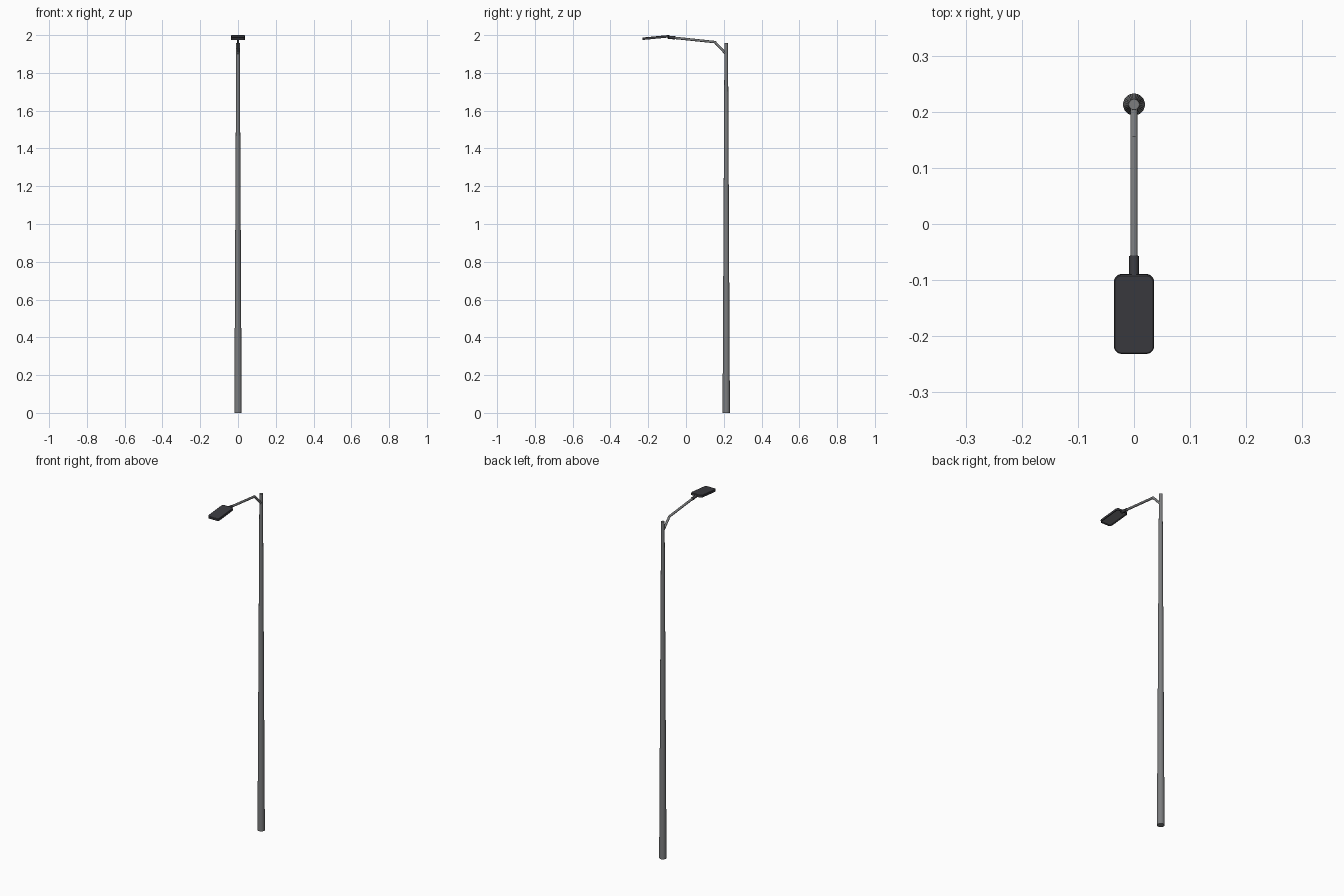
import bpy, bmesh, math
from mathutils import Matrix, Vector

if "Cube" in bpy.data.objects:
    bpy.data.objects.remove(bpy.data.objects["Cube"])


def material(name, c):
    m = bpy.data.materials.new(name)
    m.diffuse_color = (*c, 1)
    m.use_nodes = True
    m.node_tree.nodes["Principled BSDF"].inputs["Base Color"].default_value = m.diffuse_color
    return m


METAL = material("grey_metal", (0.2, 0.205, 0.21))
DARK = material("dark_casing", (0.045, 0.045, 0.052))
LENS = material("lens", (0.2, 0.2, 0.21))


def finish(bm, name, mats, angle=40):
    bmesh.ops.recalc_face_normals(bm, faces=bm.faces)
    me = bpy.data.meshes.new(name)
    bm.to_mesh(me)
    bm.free()
    ob = bpy.data.objects.new(name, me)
    bpy.context.collection.objects.link(ob)
    for m in mats:
        me.materials.append(m)
    bpy.ops.object.select_all(action='DESELECT')
    ob.select_set(True)
    bpy.context.view_layer.objects.active = ob
    bpy.ops.object.shade_smooth_by_angle(angle=math.radians(angle))
    return ob


def tube(name, path, radii, mat, sides):
    """Capped tube along points in the x = 0 plane, mitred at the bends."""
    bm = bmesh.new()
    pts = [Vector((0, y, z)) for y, z in path]
    rings = []
    for i, p in enumerate(pts):
        a = (p - pts[max(i - 1, 0)]).normalized()
        b = (pts[min(i + 1, len(pts) - 1)] - p).normalized()
        t = (a + b).normalized()
        side = Vector((1, 0, 0))
        up = t.cross(side)
        stretch = 1 / t.dot(b if b.length else a)
        ring = []
        for k in range(sides):
            u = 2 * math.pi * k / sides
            ring.append(bm.verts.new(p + radii[i] * (side * math.cos(u) + up * math.sin(u) * stretch)))
        rings.append(ring)
    for r, s in zip(rings, rings[1:]):
        for k in range(sides):
            j = (k + 1) % sides
            bm.faces.new((r[k], r[j], s[j], s[k]))
    bm.faces.new(rings[0])
    bm.faces.new(rings[-1])
    return finish(bm, name, [mat], 30)


# Tapered pole
tube("pole", [(0.213, 0), (0.213, 1.957)], [0.0195, 0.0095], METAL, 32)

# Bent arm and the collar that holds the lamp
tube("arm", [(0.213, 1.899), (0.153, 1.963), (-0.075, 1.987)], [0.0065] * 3, METAL, 16)
tube("collar", [(-0.057, 1.9852), (-0.098, 1.9895)], [0.0085] * 2, DARK, 16)


# Lamp head: stacked rounded-rectangle loops with a recessed underside
def outline(bm, hx, hy, r, z):
    ring = []
    for q, (sx, sy) in enumerate([(1, 1), (-1, 1), (-1, -1), (1, -1)]):
        for k in range(6):
            a = math.pi / 2 * (q + k / 5)
            ring.append(bm.verts.new((sx * (hx - r) + r * math.cos(a), sy * (hy - r) + r * math.sin(a), z)))
    return ring


def head_shape(name, levels, mat):
    bm = bmesh.new()
    rings = [outline(bm, *lv) for lv in levels]
    for r, s in zip(rings, rings[1:]):
        for k in range(len(r)):
            j = (k + 1) % len(r)
            bm.faces.new((r[k], r[j], s[j], s[k]))
    bm.faces.new(rings[0])
    bm.faces.new(rings[-1])
    bm.transform(Matrix.Translation((0, -0.1605, 1.9878)) @ Matrix.Rotation(math.radians(5.5), 4, 'X'))
    return finish(bm, name, [mat], 35)


head_shape("lamp_housing", [
    (0.034, 0.0690, 0.012, 0.0060),
    (0.036, 0.0710, 0.014, 0.0045),
    (0.036, 0.0710, 0.014, -0.0070),
    (0.031, 0.0660, 0.009, -0.0070),
    (0.031, 0.0660, 0.009, -0.0010),
], DARK)
head_shape("lens_panel", [
    (0.0305, 0.0655, 0.0085, -0.0005),
    (0.0305, 0.0655, 0.0085, -0.0025),
], LENS)
